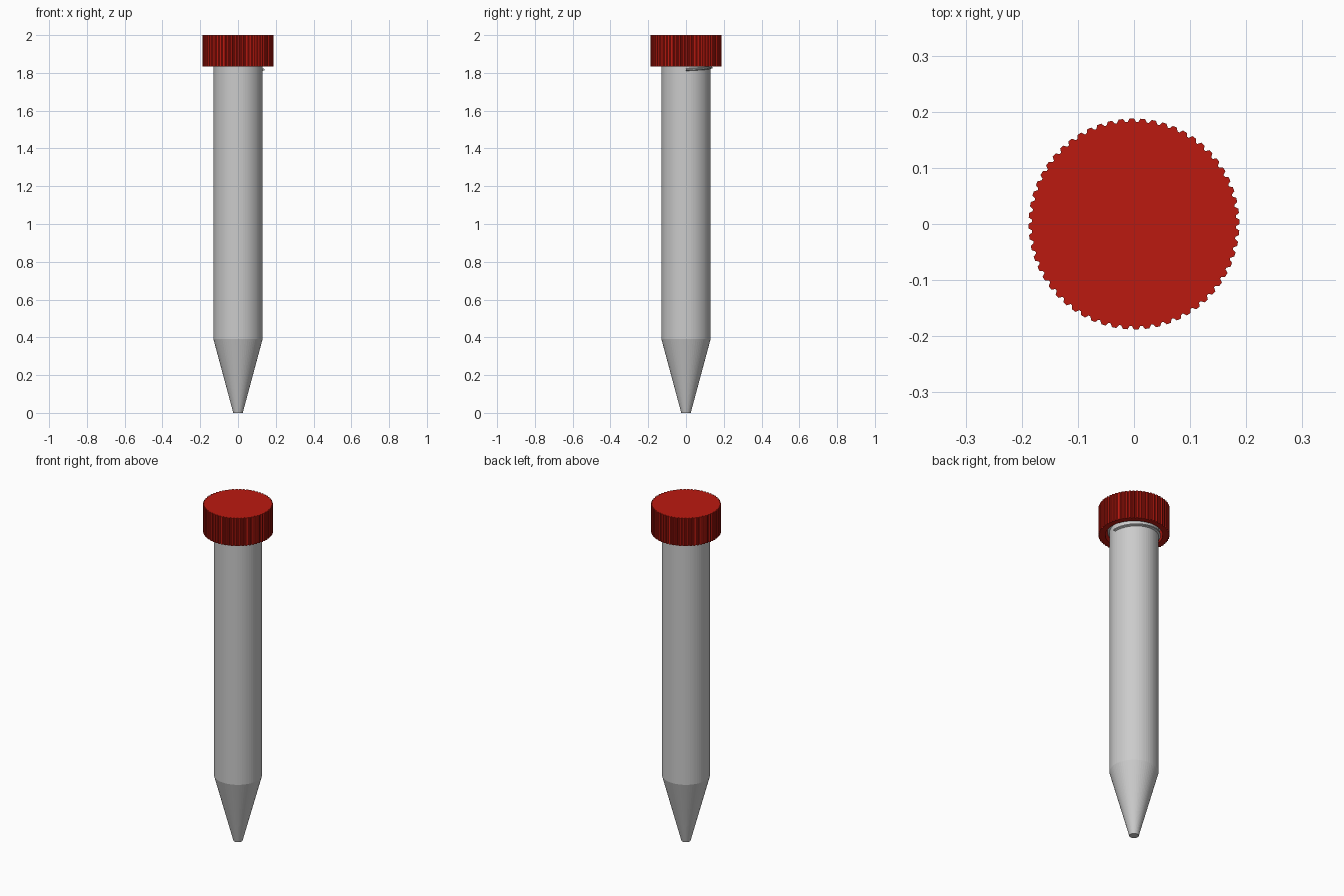
import bpy, bmesh, math
from math import cos, sin, tau

default = bpy.data.objects.get("Cube")
if default:
    bpy.data.objects.remove(default, do_unlink=True)


def material(name, colour):
    mat = bpy.data.materials.new(name)
    mat.use_nodes = True
    mat.diffuse_color = colour
    mat.node_tree.nodes["Principled BSDF"].inputs["Base Color"].default_value = colour
    return mat


def finish(name, bm, mat=None):
    bmesh.ops.recalc_face_normals(bm, faces=bm.faces)
    mesh = bpy.data.meshes.new(name)
    bm.to_mesh(mesh)
    bm.free()
    obj = bpy.data.objects.new(name, mesh)
    bpy.context.collection.objects.link(obj)
    if mat:
        mesh.materials.append(mat)
    return obj


def bridge(bm, a, b, closed=True):
    n = len(a)
    for i in range(n if closed else n - 1):
        j = (i + 1) % n
        bm.faces.new((a[i], a[j], b[j], b[i]))


def ring(bm, radii, z):
    n = len(radii)
    return [bm.verts.new((r * cos(tau * i / n), r * sin(tau * i / n), z))
            for i, r in enumerate(radii)]


def stack(name, levels, mat=None):
    """Join rings of (radii, z) in order and cap both ends."""
    bm = bmesh.new()
    rings = [ring(bm, radii, z) for radii, z in levels]
    for a, b in zip(rings, rings[1:]):
        bridge(bm, a, b)
    bm.faces.new(rings[0])
    bm.faces.new(rings[-1])
    return finish(name, bm, mat)


red = material("cap_red", (0.5, 0.01, 0.005, 1))

# Tube: pointed outside, open mouth, hollow inside
SEGMENTS = 64
tube_profile = [(0.025, 0), (0.13, 0.39), (0.13, 1.96),
                (0.11, 1.96), (0.11, 0.4), (0.015, 0.04)]
stack("tube", [([r] * SEGMENTS, z) for r, z in tube_profile])

# Screw thread: a ridge swept up a helix, rising anticlockwise from +x
TURNS, PITCH, STEPS = 2.5, 0.045, 48
ridge = [(0.126, -0.008), (0.141, -0.003), (0.141, 0.003), (0.126, 0.008)]
bm = bmesh.new()
sections = []
for i in range(int(TURNS * STEPS) + 1):
    a = tau * i / STEPS
    z = 1.817 + PITCH * i / STEPS
    sections.append([bm.verts.new((r * cos(a), r * sin(a), z + dz)) for r, dz in ridge])
for a, b in zip(sections, sections[1:]):
    bridge(bm, a, b)
bm.faces.new(sections[0])
bm.faces.new(sections[-1])
finish("screw_thread", bm)

# Cap: knurled outer wall, smooth hollow underside
RIBS = 60
knurl = [0.188, 0.188, 0.188, 0.182, 0.182] * RIBS
inner = [0.152] * len(knurl)
stack("cap", [(knurl, 2), (knurl, 1.835), (inner, 1.835), (inner, 1.97)], red)
